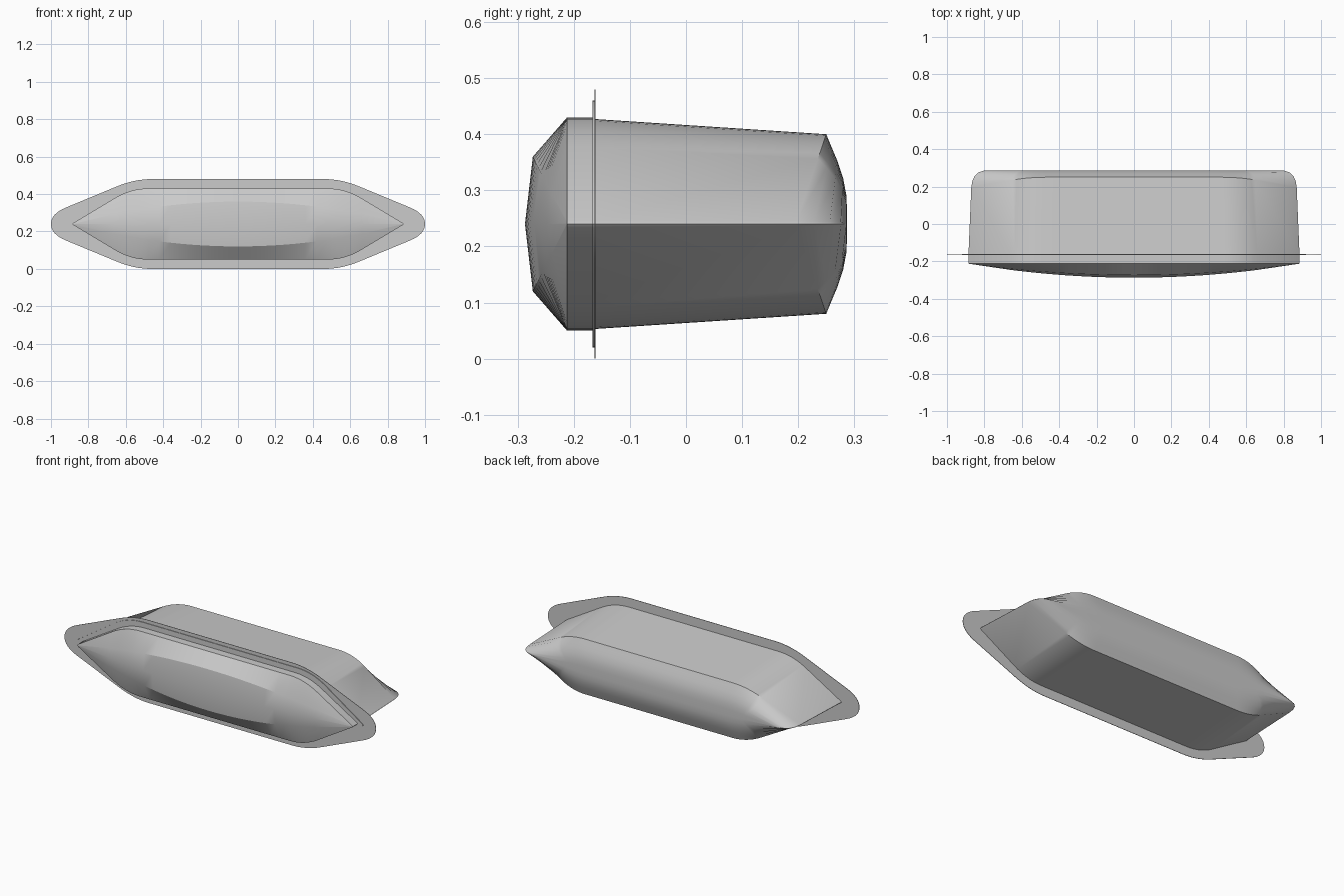
import bpy
import bmesh
from math import radians
from mathutils import Vector

MID = 0.24  # height of the long centre axis

cube = bpy.data.objects.get("Cube")
if cube:
    bpy.data.objects.remove(cube, do_unlink=True)


def bend(a, ctrl, b, n=8):
    """Rounded corner from a to b, pulled towards ctrl."""
    a, ctrl, b = Vector(a), Vector(ctrl), Vector(b)
    return [a * (1 - t) ** 2 + ctrl * 2 * t * (1 - t) + b * t ** 2
            for t in (i / n for i in range(n + 1))]


def closed(quarter, flat_steps=16):
    """Mirror a quarter outline (tip to flat side) into a full closed loop."""
    q = [tuple(p) for p in quarter]
    x, z = q[-1]
    flat = [(x - 2 * x * i / flat_steps, z) for i in range(1, flat_steps)]
    upper = q + flat + [(-px, pz) for px, pz in reversed(q)]
    return upper + [(px, -pz) for px, pz in reversed(upper[1:-1])]


def loft(name, rings, angle=28):
    """Skin a stack of equally long rings and close both ends."""
    bm = bmesh.new()
    rows = [[bm.verts.new(p) for p in ring] for ring in rings]
    n = len(rows[0])
    for a, b in zip(rows, rows[1:]):
        for i in range(n):
            j = (i + 1) % n
            bm.faces.new((a[i], a[j], b[j], b[i]))
    # Bridge each end across its mirrored upper and lower halves
    for row in (rows[0], rows[-1]):
        for i in range(n // 2):
            quad = (row[i], row[i + 1], row[-i - 1], row[-i])
            bm.faces.new(list(dict.fromkeys(quad)))
    bmesh.ops.remove_doubles(bm, verts=bm.verts, dist=0.00005)
    bmesh.ops.dissolve_degenerate(bm, dist=0.00001, edges=bm.edges)
    bmesh.ops.recalc_face_normals(bm, faces=bm.faces)
    mesh = bpy.data.meshes.new(name)
    bm.to_mesh(mesh)
    bm.free()
    obj = bpy.data.objects.new(name, mesh)
    bpy.context.collection.objects.link(obj)
    bpy.ops.object.select_all(action='DESELECT')
    obj.select_set(True)
    bpy.context.view_layer.objects.active = obj
    bpy.ops.object.shade_smooth_by_angle(angle=radians(angle))
    return obj


TIP, HALF = 0.885, 0.19
hexagon = closed([(TIP, 0), (0.88, 0.006)]
                 + bend((0.66, 0.138), (0.575, HALF), (0.48, HALF)))


def section(tip, half, y_flat, y_tip):
    """Scaled body outline whose depth changes from flat side to tip."""
    ring = []
    for x, z in hexagon:
        f = abs(z) / HALF
        ring.append((x * tip / TIP, y_tip + (y_flat - y_tip) * f,
                     MID + z * half / HALF))
    return ring


# Tapered housing with a rounded back
loft("housing", [section(*s) for s in (
    (TIP, 0.187, -0.161, -0.161),
    (0.87, 0.16, 0.25, 0.195),
    (0.865, 0.138, 0.259, 0.228),
    (0.853, 0.112, 0.27, 0.256),
    (0.832, 0.082, 0.28, 0.276),
    (0.80, 0.05, 0.286, 0.286),
    (0.77, 0.02, 0.287, 0.287),
)])

# Thin mounting flange
outline = closed(bend((1, 0), (1, 0.055), (0.92, 0.088))
                 + bend((0.65, 0.2), (0.555, 0.24), (0.46, 0.24)))
loft("flange", [[(x, y, MID + z) for x, z in outline]
                for y in (-0.1635, -0.161)])

# Gasket between the flange and the lens rim
loft("gasket", [section(0.92, 0.22, y, y) for y in (-0.167, -0.1635)])

# Straight lens rim
loft("lens_rim", [section(TIP, HALF, y, y) for y in (-0.212, -0.161)])


# Faceted lens bulging towards the middle
def lens_ring(height, depth):
    ring = []
    for x, z in hexagon:
        t = 1 - (x / TIP) ** 2
        side = (z > 0) - (z < 0)
        ring.append((x, -0.212 - depth * t, MID + side * height * t))
    return ring


loft("lens", [section(TIP, HALF, -0.212, -0.212),
              lens_ring(0.12, 0.061), lens_ring(0, 0.075)], angle=20)
